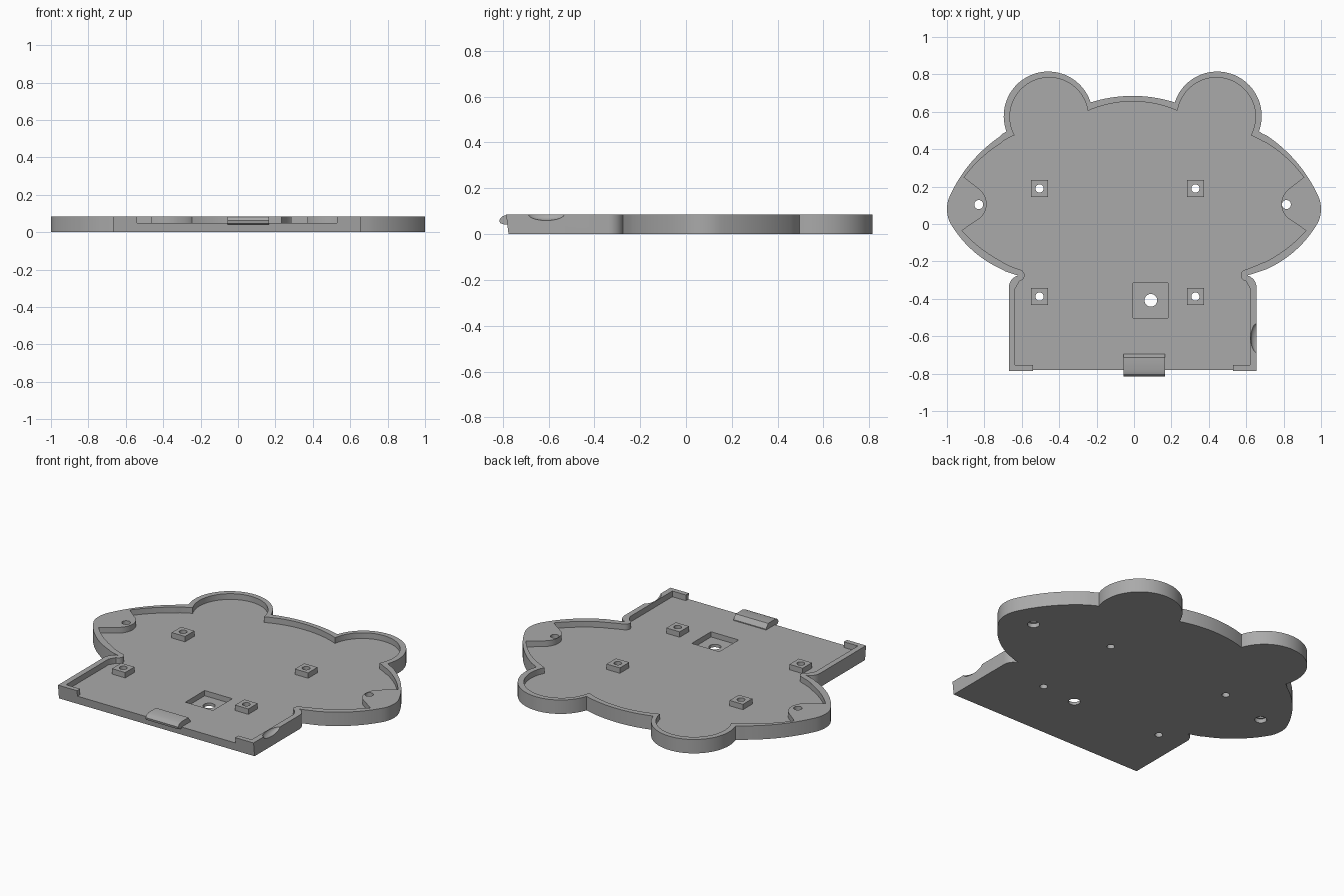
import bpy, bmesh, math
from mathutils import Vector

if "Cube" in bpy.data.objects:
    bpy.data.objects.remove(bpy.data.objects["Cube"])

RIM, FLOOR = 0.085, 0.05

grey = bpy.data.materials.new("plain grey")
grey.use_nodes = True
grey.diffuse_color = (0.4, 0.4, 0.4, 1)
grey.node_tree.nodes["Principled BSDF"].inputs["Base Color"].default_value = grey.diffuse_color


def arc(a, via, b, n=20):
    """Points of the circular arc from a through via to b."""
    a, v, b = Vector(a), Vector(via), Vector(b)
    p, q = v - a, b - a
    d = 2 * (p.x * q.y - p.y * q.x)
    c = a + Vector((q.y * p.length_squared - p.y * q.length_squared,
                    p.x * q.length_squared - q.x * p.length_squared)) / d
    ang = lambda w: math.atan2(w.y - c.y, w.x - c.x)
    start, r = ang(a), (a - c).length
    sweep = (ang(b) - start) % math.tau
    if (ang(v) - start) % math.tau > sweep:
        sweep -= math.tau
    return [(c.x + r * math.cos(start + sweep * i / n),
             c.y + r * math.sin(start + sweep * i / n)) for i in range(n + 1)]


def mirrored(half):
    """Close a right-hand half outline; all but the side tips sit slightly off centre."""
    pts = half + [(-x, y) for x, y in reversed(half)]
    out = []
    for x, y in pts:
        p = (x - 0.007 if abs(x) < 0.7 else x, y)
        if not out or math.dist(p, out[-1]) > 0.001:
            out.append(p)
    if math.dist(out[0], out[-1]) < 0.001:
        out.pop()
    return out


def finish(bm, name):
    bmesh.ops.recalc_face_normals(bm, faces=bm.faces)
    mesh = bpy.data.meshes.new(name)
    bm.to_mesh(mesh)
    bm.free()
    mesh.materials.append(grey)
    ob = bpy.data.objects.new(name, mesh)
    bpy.context.collection.objects.link(ob)
    return ob


def prism(name, pts, z0, z1):
    bm = bmesh.new()
    face = bm.faces.new([bm.verts.new((x, y, z0)) for x, y in pts])
    ext = bmesh.ops.extrude_face_region(bm, geom=[face])["geom"]
    bmesh.ops.translate(bm, vec=(0, 0, z1 - z0),
                        verts=[g for g in ext if isinstance(g, bmesh.types.BMVert)])
    return finish(bm, name)


def box(name, x0, x1, y0, y1, z0, z1):
    return prism(name, [(x0, y0), (x1, y0), (x1, y1), (x0, y1)], z0, z1)


def disc(name, x, y, r, z0, z1, n=32):
    return prism(name, [(x + r * math.cos(math.tau * i / n),
                         y + r * math.sin(math.tau * i / n)) for i in range(n)], z0, z1)


def cut(target, cutter):
    mod = target.modifiers.new("cut", "BOOLEAN")
    mod.operation, mod.solver, mod.object = "DIFFERENCE", "EXACT", cutter
    bpy.context.view_layer.objects.active = target
    bpy.ops.object.modifier_apply(modifier=mod.name)
    bpy.data.objects.remove(cutter)


# Outer outline: brow, ear, upper cheek, side tip, lower cheek, neck, body
outer = mirrored(
    arc((0, 0.685), (0.115, 0.676), (0.225, 0.65), 8)
    + arc((0.225, 0.65), (0.45, 0.815), (0.675, 0.495), 40)
    + arc((0.675, 0.495), (0.87, 0.33), (0.985, 0.15))
    + arc((0.985, 0.15), (1.0, 0.08), (0.985, 0.01), 8)
    + arc((0.985, 0.01), (0.835, -0.165), (0.612, -0.275))
    + arc((0.612, -0.275), (0.645, -0.295), (0.662, -0.34), 8)
    + [(0.662, -0.785)])

# Cavity outline, bulging inward round the screw bosses at the side tips
inner = mirrored(
    arc((0, 0.655), (0.125, 0.642), (0.24, 0.605), 8)
    + arc((0.24, 0.605), (0.45, 0.783), (0.632, 0.475), 40)
    + arc((0.632, 0.475), (0.79, 0.375), (0.908, 0.25))
    + arc((0.825, 0.185), (0.788, 0.105), (0.825, 0.03), 14)
    + arc((0.92, -0.035), (0.79, -0.15), (0.6, -0.245))
    + arc((0.6, -0.245), (0.578, -0.275), (0.605, -0.305), 8)
    + [(0.628, -0.345), (0.628, -0.755)])

# Tray with a slightly raked front edge
tray = prism("tray", outer, 0, RIM)
for v in tray.data.vertices:
    if v.co.y < -0.7 and v.co.z < 0.01:
        v.co.y += 0.01
cut(tray, prism("cavity", inner, FLOOR, 0.2))
cut(tray, box("front_opening", -0.54, 0.53, -0.9, -0.7, FLOOR, 0.2))

# Square pocket and its round hole
cut(tray, box("pocket", -0.005, 0.182, -0.502, -0.315, 0.018, 0.2))
cut(tray, disc("pocket_hole", 0.09, -0.408, 0.034, -0.1, 0.2))

# Screw holes in the side bosses, widened underneath
for x in (-0.83, 0.815):
    cut(tray, disc("boss_hole", x, 0.104, 0.024, -0.1, 0.2))
    cut(tray, disc("boss_counterbore", x, 0.104, 0.034, -0.1, 0.025))

# Finger scoop in the left wall
bm = bmesh.new()
bmesh.ops.create_uvsphere(bm, u_segments=32, v_segments=16, radius=1)
bmesh.ops.scale(bm, vec=(0.036, 0.08, 0.028), verts=bm.verts)
bmesh.ops.translate(bm, vec=(0.66, -0.61, 0.087), verts=bm.verts)
cut(tray, finish(bm, "finger_scoop"))

# Square standoffs drilled through the floor
parts = [tray]
for side, x in (("right", -0.505), ("left", 0.328)):
    for end, y in (("back", 0.19), ("front", -0.388)):
        post = box(f"standoff_{end}_{side}", x - 0.045, x + 0.045,
                   y - 0.045, y + 0.045, FLOOR - 0.005, 0.083)
        for ob in (tray, post):
            cut(ob, disc("drill", x, y, 0.022, -0.1, 0.2))
        parts.append(post)

# Hooked latch over the front edge
profile = [(-0.695, 0.046), (-0.695, 0.055), (-0.715, 0.083), (-0.785, 0.083),
           (-0.803, 0.077), (-0.815, 0.062), (-0.812, 0.048), (-0.795, 0.042), (-0.77, 0.042)]
bm = bmesh.new()
side = bm.faces.new([bm.verts.new((-0.055, y, z)) for y, z in profile])
ext = bmesh.ops.extrude_face_region(bm, geom=[side])["geom"]
bmesh.ops.translate(bm, vec=(0.22, 0, 0),
                    verts=[g for g in ext if isinstance(g, bmesh.types.BMVert)])
parts.append(finish(bm, "front_latch"))

# Smooth curved walls, keep edges crisp
bpy.ops.object.select_all(action="DESELECT")
for ob in parts:
    ob.select_set(True)
bpy.context.view_layer.objects.active = tray
bpy.ops.object.shade_smooth_by_angle(angle=math.radians(30))
